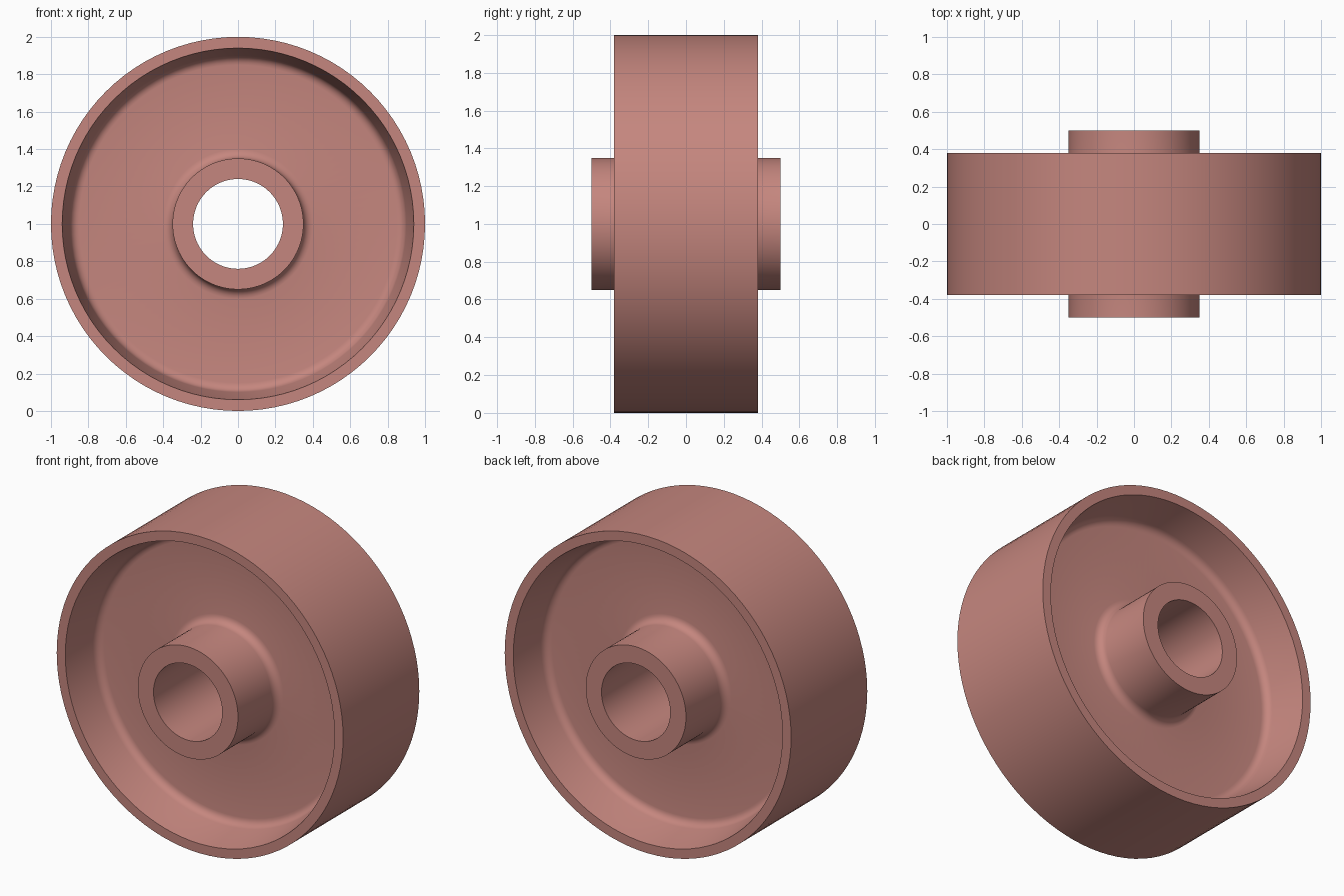
import bpy, bmesh, math

if "Cube" in bpy.data.objects:
    bpy.data.objects.remove(bpy.data.objects["Cube"])

SEG = 96

# Half profile (radius, distance from mid-plane), from bore to rim
WEB, F = 0.12, 0.05
HUB, RIM = 0.35, 0.90


def arc(cr, cy, start, end, n=5):
    return [(cr + F * math.cos(math.radians(start + (end - start) * i / n)),
             cy + F * math.sin(math.radians(start + (end - start) * i / n)))
            for i in range(n + 1)]


half = [(0.24, 0.50), (HUB, 0.50)]
half += arc(HUB + F, WEB + F, 180, 270)      # hub fillet
half += arc(RIM - F, WEB + F, 270, 352)      # rim fillet
half += [(0.94, 0.38), (1.0, 0.38)]          # tapered rim wall, rim lip
profile = half + [(r, -y) for r, y in reversed(half)]

# Wheel body, revolved about the y axis
bm = bmesh.new()
rings = []
for s in range(SEG):
    a = 2 * math.pi * s / SEG
    rings.append([bm.verts.new((r * math.cos(a), y, 1 + r * math.sin(a)))
                  for r, y in profile])
n = len(profile)
for s in range(SEG):
    p, q = rings[s], rings[(s + 1) % SEG]
    for i in range(n):
        j = (i + 1) % n
        bm.faces.new((p[i], p[j], q[j], q[i]))
bmesh.ops.recalc_face_normals(bm, faces=bm.faces)
mesh = bpy.data.meshes.new("wheel")
bm.to_mesh(mesh)
bm.free()
wheel = bpy.data.objects.new("wheel", mesh)
bpy.context.collection.objects.link(wheel)

mat = bpy.data.materials.new("dusty pink")
mat.diffuse_color = (0.56, 0.24, 0.21, 1)
mat.use_nodes = True
mat.node_tree.nodes["Principled BSDF"].inputs["Base Color"].default_value = mat.diffuse_color
mesh.materials.append(mat)

bpy.context.view_layer.objects.active = wheel
wheel.select_set(True)
bpy.ops.object.shade_smooth_by_angle(angle=math.radians(30))
